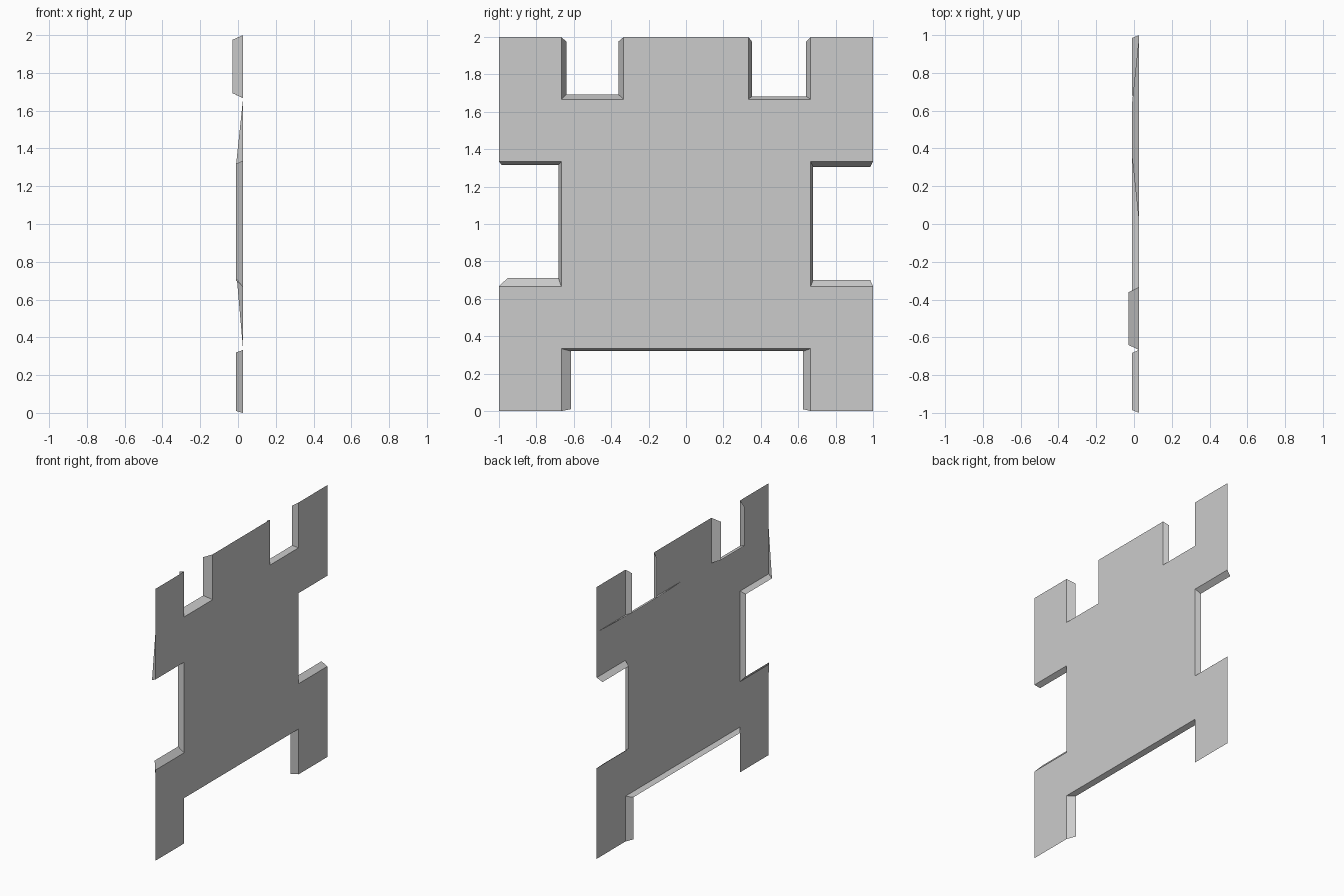
import bpy, bmesh

if "Cube" in bpy.data.objects:
    bpy.data.objects.remove(bpy.data.objects["Cube"])

FX = 0.027          # x of the flat front sheet
T = 1 / 3

# Each notch: (front corners, swept-back flap corners, flap depth x), as (y, z)
notches = [
    # right
    ([(1, 2*T), (2*T, 2*T), (2*T, 4*T), (1, 4*T)],
     [(.985, .70), (.68, .70), (.68, 1.305), (.985, 1.305)], -.01),
    # top right
    ([(2*T, 2), (2*T, 5*T), (T, 5*T), (T, 2)],
     [(.642, 1.975), (.642, 1.683), (.353, 1.683), (.353, 1.975)], -.01),
    # top left
    ([(-T, 2), (-T, 5*T), (-2*T, 5*T), (-2*T, 2)],
     [(-.362, 1.975), (-.362, 1.693), (-.64, 1.693), (-.64, 1.975)], -.03),
    # left
    ([(-1, 4*T), (-2*T, 4*T), (-2*T, 2*T), (-1, 2*T)],
     [(-.985, 1.315), (-.682, 1.315), (-.682, .71), (-.955, .71)], -.01),
    # bottom
    ([(-2*T, 0), (-2*T, T), (2*T, T), (2*T, 0)],
     [(-.615, .01), (-.615, .32), (.625, .32), (.625, .01)], -.01),
]


def make(name, faces):
    """Object from a list of polygons given as xyz points."""
    bm = bmesh.new()
    for f in faces:
        bm.faces.new([bm.verts.new(p) for p in f])
    bmesh.ops.remove_doubles(bm, verts=bm.verts, dist=1e-5)
    me = bpy.data.meshes.new(name)
    bm.to_mesh(me)
    bm.free()
    ob = bpy.data.objects.new(name, me)
    bpy.context.collection.objects.link(ob)
    return ob


# Flat notched panel: outline runs through outer corners and notches
r, tr, tl, l, b = [n[0] for n in notches]
outline = [(1, 0)] + r + [(1, 2)] + tr + tl + [(-1, 2)] + l + [(-1, 0)] + b
make("wall_panel", [[(FX, y, z) for y, z in outline]])

# Angled reveal flaps around each notch
for name, (front, back, depth) in zip(
        ("right", "top_right", "top_left", "left", "bottom"), notches):
    f = [(FX, *p) for p in front]
    k = [(depth, *p) for p in back]
    make(name + "_notch_flaps",
         [[f[i], f[i+1], k[i+1], k[i]] for i in range(3)])

# Thin gusset fins behind the notch corners
make("gusset_fins", [
    [(FX, T, 5*T), (-.01, .353, 1.683), (FX, 0, 5*T)],
    [(FX, 2*T, 5*T), (-.01, .642, 1.683), (FX, 1, 5*T)],
    [(FX, -1, 4*T), (-.01, -.985, 1.315), (FX, -1, 5*T)],
    [(FX, -1, 2*T), (-.005, -.955, .70), (FX, -1, T)],
])
